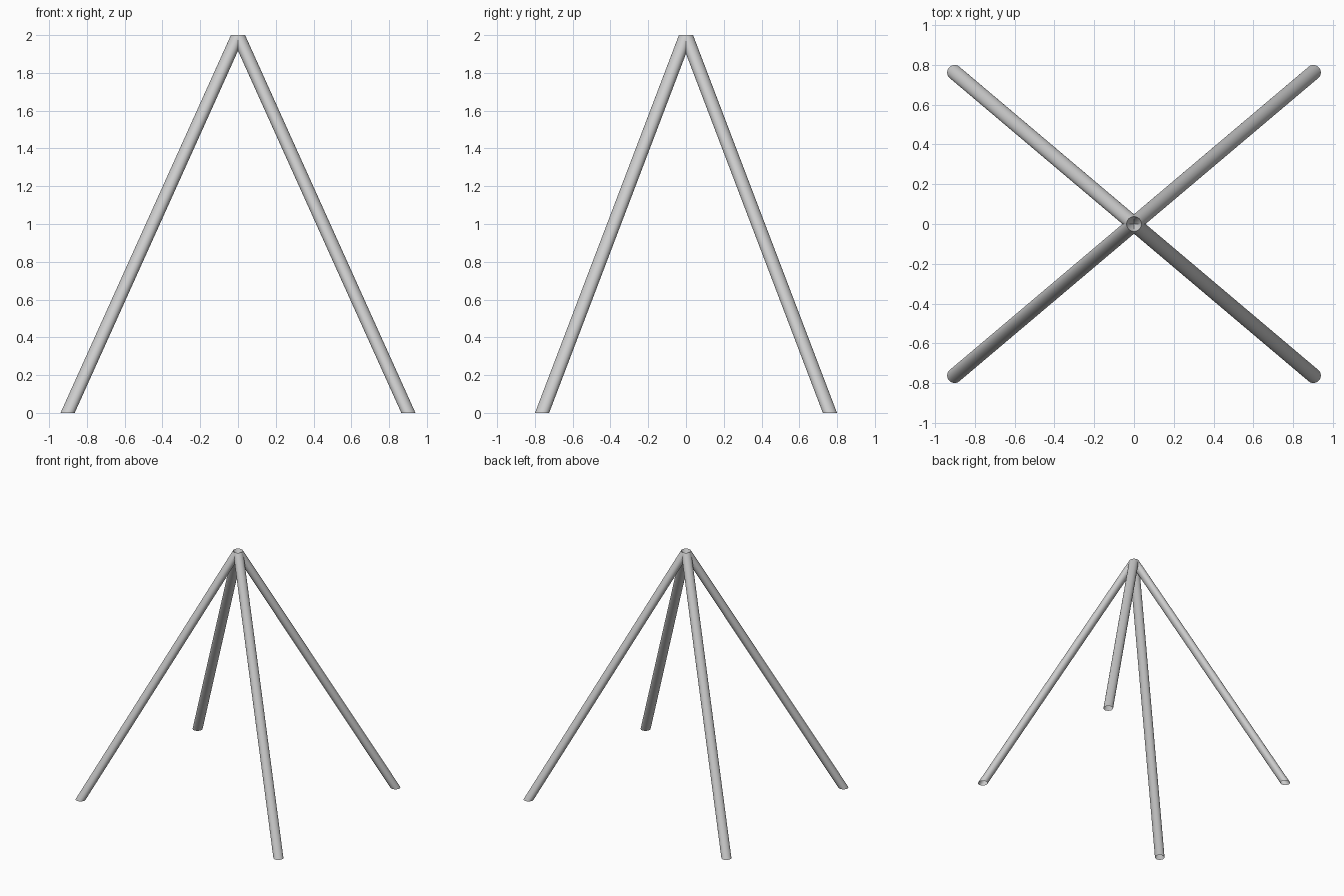
import bpy, bmesh

if "Cube" in bpy.data.objects:
    bpy.data.objects.remove(bpy.data.objects["Cube"])

HEIGHT = 2.0
FOOT_X, FOOT_Y = 0.902, 0.762   # foot centre offsets
RADIUS = 0.0375
SIDES = 32


def make_leg(name, sx, sy):
    """Open tube with level ends, leaning from its foot to the shared apex."""
    bm = bmesh.new()
    bmesh.ops.create_cone(bm, cap_ends=False, segments=SIDES,
                          radius1=RADIUS, radius2=RADIUS, depth=HEIGHT)
    for v in bm.verts:
        v.co.z += HEIGHT / 2
        lean = 1 - v.co.z / HEIGHT
        v.co.x += sx * FOOT_X * lean
        v.co.y += sy * FOOT_Y * lean
    bmesh.ops.recalc_face_normals(bm, faces=bm.faces)
    # an open tube: make sure the normals point away from its axis
    f = next(iter(bm.faces))
    c = f.calc_center_median()
    c.x -= sx * FOOT_X / 2
    c.y -= sy * FOOT_Y / 2
    c.z = 0
    if f.normal.dot(c) < 0:
        bmesh.ops.reverse_faces(bm, faces=bm.faces)
    for f in bm.faces:
        f.smooth = True
    mesh = bpy.data.meshes.new(name)
    bm.to_mesh(mesh)
    bm.free()
    bpy.context.collection.objects.link(bpy.data.objects.new(name, mesh))


# Four splayed legs meeting at the top
for sy, depth in ((-1, "front"), (1, "back")):
    for sx, side in ((-1, "left"), (1, "right")):
        make_leg(f"{depth}_{side}_leg", sx, sy)
